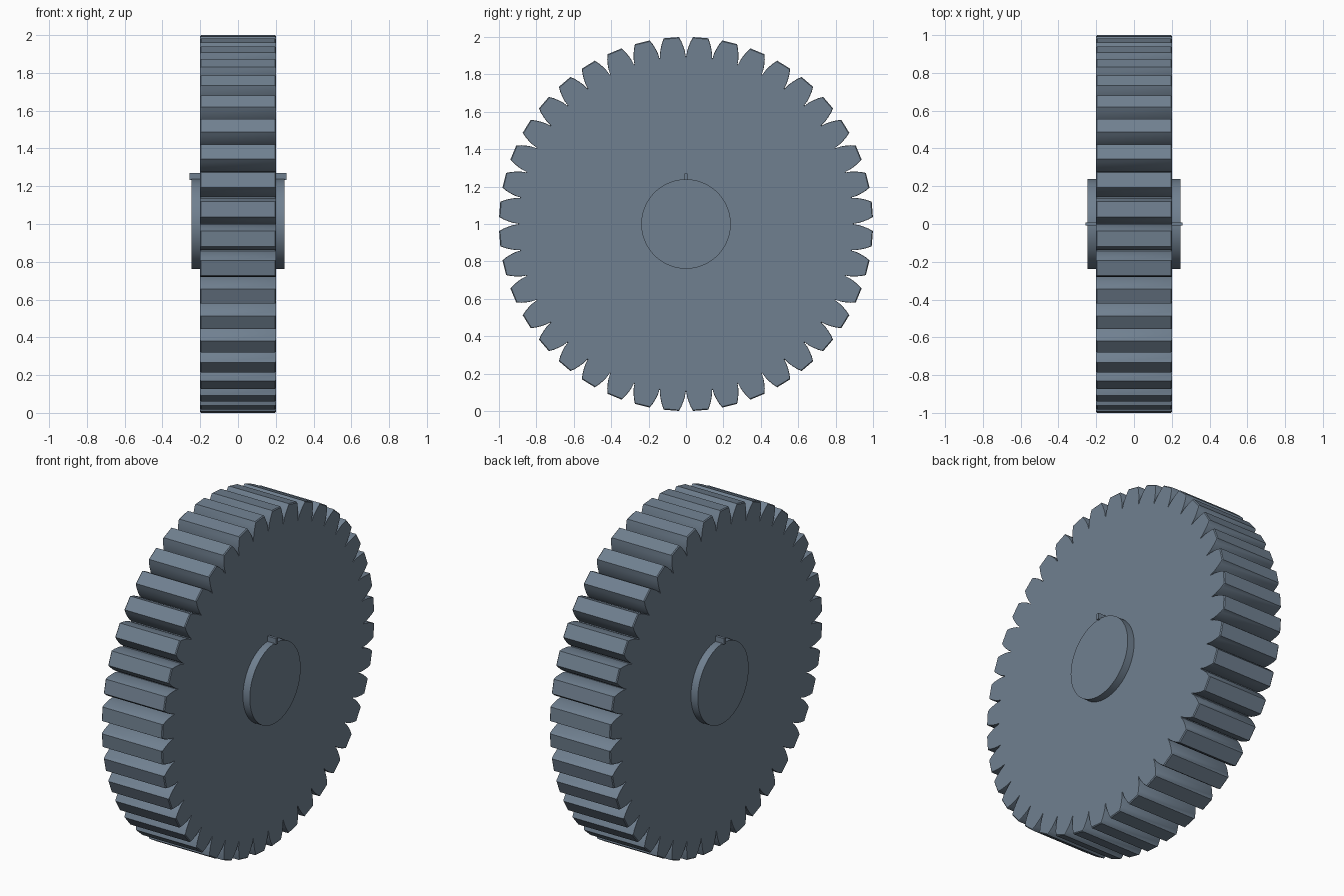
import bpy, bmesh, math

cube = bpy.data.objects.get("Cube")
if cube:
    bpy.data.objects.remove(cube, do_unlink=True)

TEETH = 40
HALF_WIDTH = 0.2
CHAMFER = 0.005
CENTRE = (0, 0, 1)

steel = bpy.data.materials.new("slate_steel")
colour = (0.162, 0.216, 0.279, 1)
steel.use_nodes = True
steel.diffuse_color = colour
steel.node_tree.nodes["Principled BSDF"].inputs["Base Color"].default_value = colour


def finish(obj, name):
    obj.name = name
    obj.data.materials.append(steel)
    bpy.ops.object.select_all(action="DESELECT")
    obj.select_set(True)
    bpy.context.view_layer.objects.active = obj
    bpy.ops.object.shade_smooth_by_angle(angle=math.radians(20))


# One tooth: (radius, half gap) up the curved flank from root to tip
flank = [(0.898, 0.002), (0.925, 0.006), (0.95, 0.014), (0.977, 0.025), (1.0, 0.038)]
pitch = math.tau / TEETH
outline = []
for i in range(TEETH):
    rising = [(r, i * pitch + g / r) for r, g in flank]
    falling = [(r, (i + 1) * pitch - g / r) for r, g in reversed(flank)]
    outline += rising + falling

# Gear body: toothed outline swept along x with chamfered rims
bm = bmesh.new()
rings = []
for x, inset in ((-HALF_WIDTH, CHAMFER), (CHAMFER - HALF_WIDTH, 0),
                 (HALF_WIDTH - CHAMFER, 0), (HALF_WIDTH, CHAMFER)):
    rings.append([bm.verts.new((x, (r - inset) * math.sin(a), (r - inset) * math.cos(a)))
                  for r, a in outline])
for low, high in zip(rings, rings[1:]):
    for j in range(len(outline)):
        k = (j + 1) % len(outline)
        bm.faces.new((low[j], low[k], high[k], high[j]))
bm.faces.new(rings[0])
bm.faces.new(rings[-1])
bmesh.ops.recalc_face_normals(bm, faces=bm.faces)
mesh = bpy.data.meshes.new("gear_wheel")
bm.to_mesh(mesh)
bm.free()
gear = bpy.data.objects.new("gear_wheel", mesh)
gear.location = CENTRE
bpy.context.collection.objects.link(gear)
finish(gear, "gear_wheel")

# Shaft through the middle
bpy.ops.mesh.primitive_cylinder_add(vertices=96, radius=0.239, depth=0.49,
                                    location=CENTRE, rotation=(0, math.pi / 2, 0))
finish(bpy.context.object, "shaft")

# Key bar seated on top of the shaft
bpy.ops.mesh.primitive_cube_add(size=1, location=(0, 0, 1.252))
key = bpy.context.object
key.scale = (0.514, 0.016, 0.036)
finish(key, "shaft_key")
